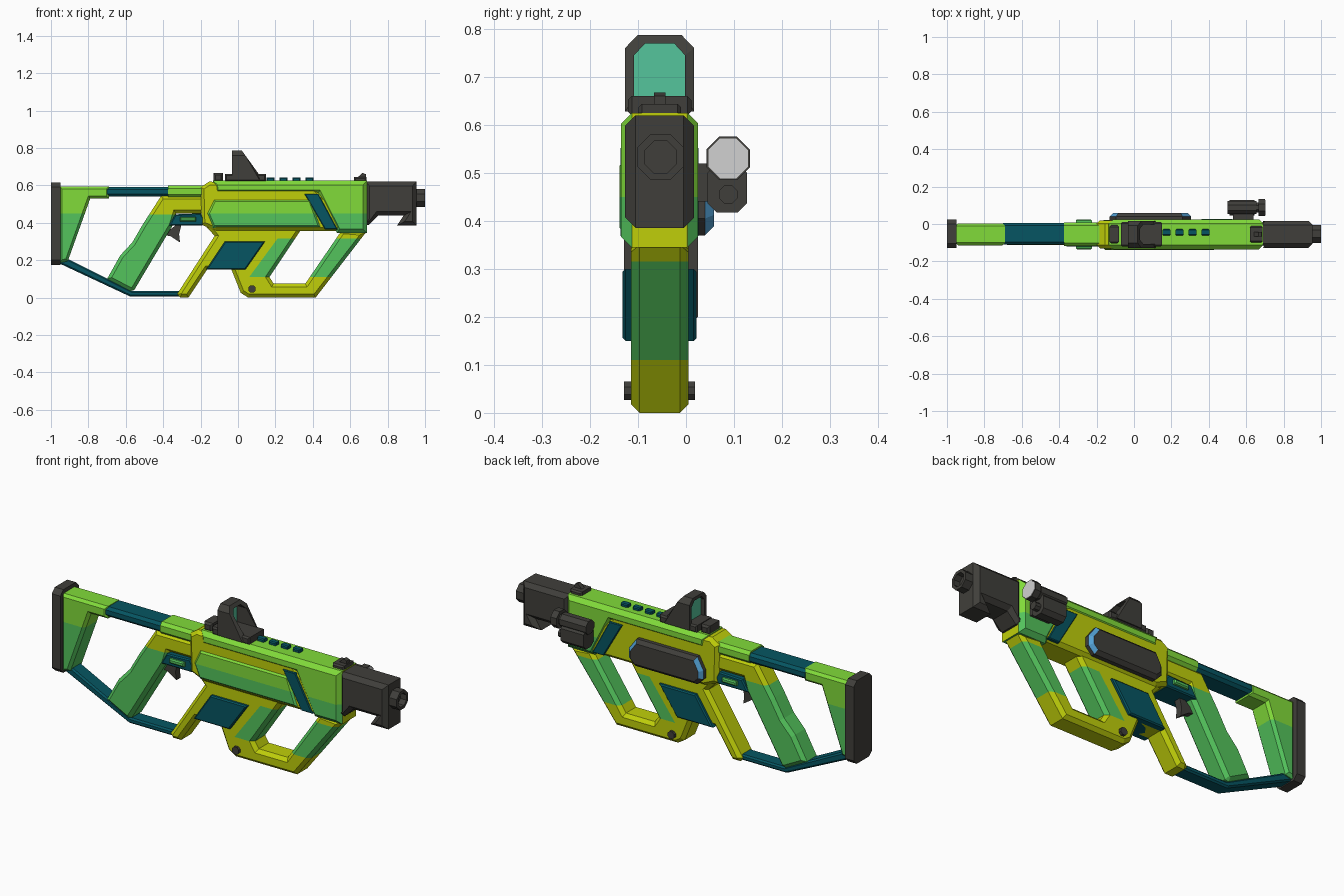
import bpy, bmesh, math
from mathutils import Vector

if "Cube" in bpy.data.objects:
    bpy.data.objects.remove(bpy.data.objects["Cube"])

C = -0.055  # centre plane of the body


def material(name, *rgb):
    col = [(c / 255) ** 2.2 for c in rgb] + [1]
    m = bpy.data.materials.new(name)
    m.use_nodes = True
    m.diffuse_color = col
    m.node_tree.nodes["Principled BSDF"].inputs["Base Color"].default_value = col
    return m


LIME = material("lime", 128, 218, 60)
GREEN = material("green", 84, 194, 92)
YELLOW = material("acid yellow", 190, 206, 18)
TEAL = material("dark teal", 14, 86, 98)
GREY = material("charcoal", 66, 65, 61)
GLASS = material("sight glass", 86, 196, 155)
LENS = material("lamp lens", 208, 208, 208)
BLUE = material("light blue", 84, 160, 212)


def finish(bm, name, mats, rule=None, cuts=()):
    """Split along planes, colour faces by rule and make the object."""
    for co, no in cuts:
        bmesh.ops.bisect_plane(bm, geom=bm.verts[:] + bm.edges[:] + bm.faces[:],
                               plane_co=co, plane_no=no, dist=1e-5)
    bmesh.ops.recalc_face_normals(bm, faces=bm.faces[:])
    if rule:
        for f in bm.faces:
            f.material_index = rule(f.calc_center_median(), f.normal)
    me = bpy.data.meshes.new(name)
    bm.to_mesh(me)
    bm.free()
    for m in mats:
        me.materials.append(m)
    ob = bpy.data.objects.new(name, me)
    bpy.context.collection.objects.link(ob)
    return ob


def prism(name, pts, d0, d1, mats, bevel=0, axis="Y", rule=None, cuts=()):
    """Extrude a profile along an axis, chamfering both cap outlines."""
    bm = bmesh.new()
    vs = [bm.verts.new((a, d0, b) if axis == "Y" else (d0, a, b)) for a, b in pts]
    cap = bm.faces.new(vs)
    geom = bmesh.ops.extrude_face_region(bm, geom=[cap], use_keep_orig=True)["geom"]
    step = Vector((0, d1 - d0, 0) if axis == "Y" else (d1 - d0, 0, 0))
    bmesh.ops.translate(bm, vec=step, verts=[g for g in geom if isinstance(g, bmesh.types.BMVert)])
    bmesh.ops.recalc_face_normals(bm, faces=bm.faces[:])
    if bevel:
        k = 1 if axis == "Y" else 0
        edges = [e for e in bm.edges if abs(e.verts[0].co[k] - e.verts[1].co[k]) < 1e-6]
        bmesh.ops.bevel(bm, geom=edges, offset=bevel, offset_type='OFFSET',
                        segments=1, affect='EDGES', clamp_overlap=False)
    return finish(bm, name, mats, rule, cuts)


def slab(name, pts, half, mats, bevel=0, **kw):
    return prism(name, pts, C - half, C + half, mats, bevel, **kw)


def rect(a0, a1, b0, b1, c=0):
    """Rectangle outline, optionally with cut corners."""
    if not c:
        return [(a0, b0), (a1, b0), (a1, b1), (a0, b1)]
    return [(a0 + c, b0), (a1 - c, b0), (a1, b0 + c), (a1, b1 - c),
            (a1 - c, b1), (a0 + c, b1), (a0, b1 - c), (a0, b0 + c)]


def octagon(a, b, r):
    return [(a + r * math.cos((i + .5) * math.pi / 4), b + r * math.sin((i + .5) * math.pi / 4))
            for i in range(8)]


def ring(name, outer, inner, x0, front, mat):
    """Tube along x between two outlines; front gives the far end by height."""
    bm = bmesh.new()
    loops = [[bm.verts.new((x, y, z)) for y, z in pts for x in [front(z) if far else x0]]
             for pts, far in ((outer, 0), (outer, 1), (inner, 1), (inner, 0))]
    n = len(outer)
    for a, b in zip(loops, loops[1:] + loops[:1]):
        for i in range(n):
            j = (i + 1) % n
            bm.faces.new((a[i], a[j], b[j], b[i]))
    return finish(bm, name, [mat])


UP = (0, 0, 1)
band = dict(rule=lambda c, n: int(c.z < .45), cuts=[((0, 0, .45), UP)])

# Stock
prism("butt_pad", rect(C - .074, C + .08, .175, .615, .025), -1, -.95, [GREY], axis="X")
slab("stock", [(-.955, .595), (-.69, .595), (-.69, .53), (-.79, .53), (-.91, .195), (-.955, .185)],
     .059, [LIME, GREEN], .014, **band)
prism("stock_tube", rect(C - .055, C + .06, .54, .592, .014), -.7, -.36, [TEAL], axis="X")
prism("rear_receiver", rect(C - .062, C + .062, .536, .6, .016), -.375, -.17, [LIME], axis="X")
slab("lower_brace", [(-.96, .215), (-.96, .185), (-.575, .005), (-.295, .005), (-.295, .035),
                     (-.565, .035), (-.915, .21)], .04, [TEAL], .008)

# Rear grip, yellow at its top
slab("rear_grip", [(-.41, .545), (-.51, .39), (-.565, .295), (-.63, .225), (-.70, .10), (-.575, .035),
                   (-.555, .04), (-.35, .385), (-.33, .45), (-.17, .45), (-.17, .545)],
     .058, [YELLOW, GREEN], .018,
     rule=lambda c, n: int(c.z < .445), cuts=[((0, 0, .445), UP)])

# Trigger group
slab("trigger_housing", [(-.37, .385), (-.335, .445), (-.2, .45), (-.18, .42), (-.19, .385)],
     .064, [TEAL], .006)
slab("selector_button", rect(-.31, -.225, .408, .432), .08, [GREEN], .006)
slab("trigger", [(-.32, .4), (-.335, .385), (-.40, .335), (-.36, .328), (-.31, .295), (-.315, .34),
                 (-.3, .4)], .018, [GREY])

# Yellow core and green upper shell
slab("receiver_core", [(-.2, .59), (-.155, .62), (.4, .6), (.66, .357), (-.12, .357), (-.195, .39)],
     .075, [YELLOW], .018)
slab("upper_shell", [(-.135, .625), (.69, .625), (.69, .345), (.53, .345), (.425, .553), (-.125, .553)],
     .08, [LIME, GREEN, YELLOW], .022,
     rule=lambda c, n: 2 if n.x > .95 else int(c.z < .45), cuts=band["cuts"])
slab("side_stripe", [(.355, .555), (.43, .555), (.532, .365), (.465, .365)], .0815, [TEAL], .004)
prism("right_panel", [(-.168, .45), (-.13, .528), (.39, .528), (.447, .372), (-.135, .372)],
      C - .084, C, [LIME, GREEN], .014, **band)

# Lower frame: guard, magazine well and looped foregrip
slope = Vector((.19, 0, -.14)).normalized()
pivot = Vector((.06, 0, .11))
slab("lower_frame", [(-.18, .39), (-.125, .33), (-.325, .02), (-.31, 0), (-.265, 0), (-.165, .15),
                     (-.035, .15), (.015, .025), (.055, 0), (.415, 0), (.685, .35), (.555, .36),
                     (.36, .075), (.19, .075), (.168, .11), (.335, .36), (.335, .4)],
     .06, [YELLOW, GREEN], .018,
     rule=lambda c, n: int(.11 < c.z < .315 and (c - pivot).dot(slope) > 0),
     cuts=[((0, 0, .11), UP), ((0, 0, .315), UP), (pivot, slope)])
slab("magazine_block", [(-.07, .3), (.145, .3), (.04, .15), (-.17, .15)], .077, [TEAL], .006)
slab("frame_bolt", octagon(.075, .046, .021), .074, [GREY])

# Muzzle
slab("muzzle_shroud", [(.68, .62), (.955, .62), (.955, .385), (.85, .385), (.885, .438), (.75, .438),
                       (.70, .388), (.68, .388)], .072, [GREY], .022)
ring("barrel", octagon(C + .002, .533, .052), octagon(C + .002, .533, .036), .94, lambda z: 1, GREY)
prism("barrel_bore", octagon(C + .002, .533, .037), .94, .965, [GREY], axis="X")

# Reflex sight and iron sights
slab("sight_base", rect(-.07, .15, .62, .66), .066, [GREY], .008)
slab("sight_rear_catch", rect(-.13, -.08, .62, .665), .05, [GREY], .01)
outer = [(-.072, .628), (.072, .628), (.072, .76), (.046, .787), (-.046, .787), (-.072, .76)]
inner = [(-.053, .655), (.053, .655), (.053, .745), (.03, .77), (-.03, .77), (-.053, .745)]
outer, inner = ([(C + a, b) for a, b in pts] for pts in (outer, inner))
ring("sight_hood", outer, inner, -.032, lambda z: .115 - max(0, z - .655) * .72, GREY)
prism("sight_window", inner, -.012, -.004, [GLASS], axis="X")
slab("front_sight", [(.615, .62), (.665, .667), (.683, .66), (.685, .62)], .012, [GREY])
slab("front_sight_base", rect(.62, .688, .615, .644), .045, [GREY], .008)
for i in range(4):
    x = .174 + i * .0695
    prism(f"top_button_{i + 1}", rect(x - .021, x + .021, .615, .641), -.062, -.028, [TEAL], .005)

# Left side cover with blue ends
prism("left_cover", [(-.13, .45), (-.13, .405), (-.095, .37), (.27, .37), (.305, .405), (.305, .455),
                     (.26, .515), (-.095, .515)], .0, .058, [GREY, BLUE], .018,
      rule=lambda c, n: int(abs(n.x) > .5 and n.y > .3))

# Lamp on the left side
prism("lamp_mount", rect(.53, .64, .44, .52), .01, .07, [GREY])
prism("lamp_body", octagon(.088, .53, .038), .5, .655, [GREY], axis="X")
prism("lamp_neck", octagon(.088, .53, .03), .65, .67, [GREY], axis="X")
prism("lamp_head", octagon(.088, .53, .049), .665, .7, [GREY], axis="X")
prism("lamp_lens", octagon(.088, .53, .045), .698, .702, [LENS], axis="X")
prism("lamp_housing", rect(.045, .127, .417, .52, .02), .51, .645, [GREY], axis="X")
prism("lamp_switch", octagon(.088, .455, .021), .64, .675, [GREY], axis="X")
